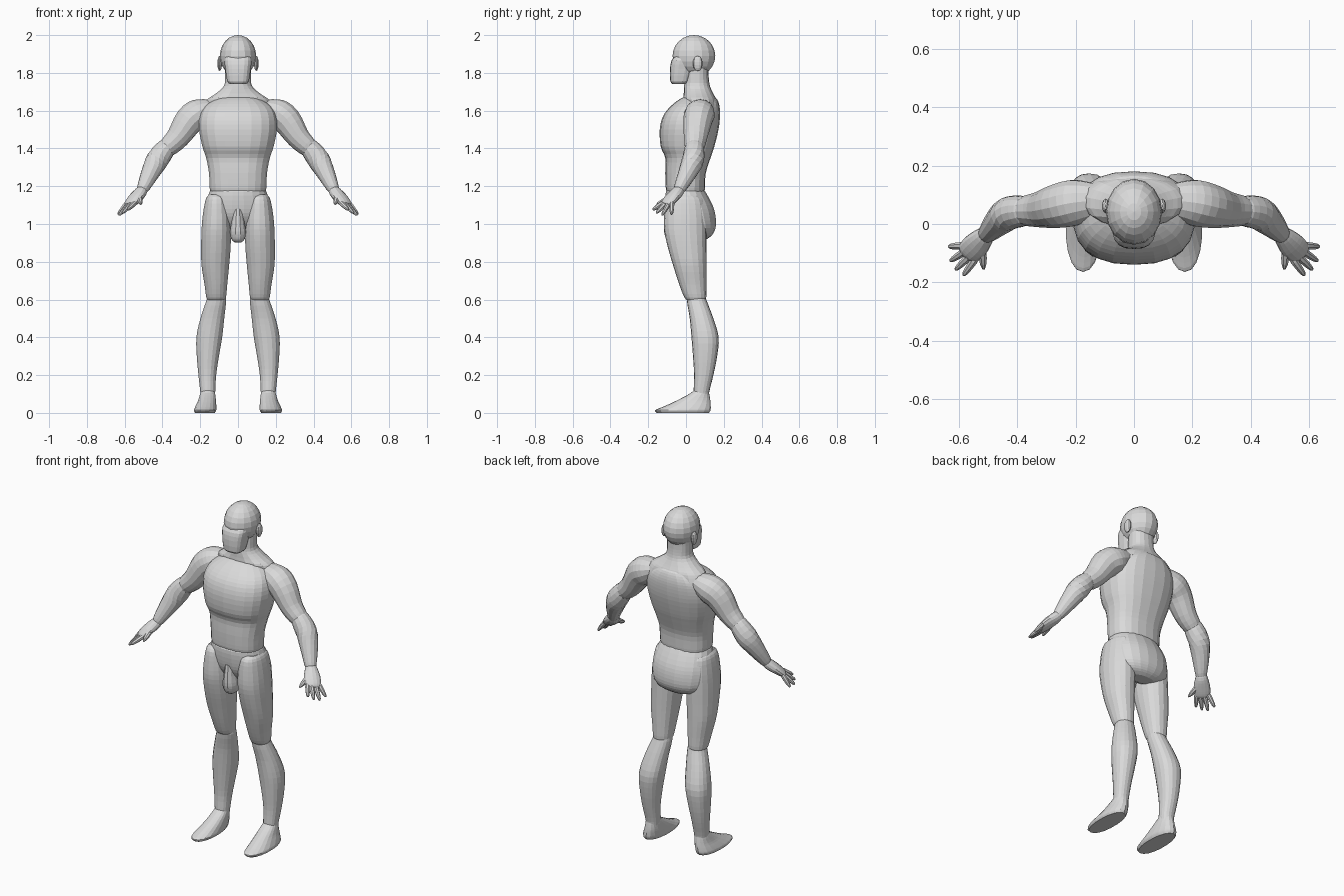
import bpy
import bmesh
import math
from mathutils import Vector, Matrix

default_cube = bpy.data.objects.get("Cube")
if default_cube:
    bpy.data.objects.remove(default_cube, do_unlink=True)

# One plain grey for the whole figure
grey = bpy.data.materials.new("plain grey")
grey.use_nodes = True
grey.diffuse_color = (0.7, 0.7, 0.7, 1)
grey.node_tree.nodes["Principled BSDF"].inputs["Base Color"].default_value = grey.diffuse_color


def finish(name, bm):
    bmesh.ops.recalc_face_normals(bm, faces=bm.faces)
    mesh = bpy.data.meshes.new(name)
    bm.to_mesh(mesh)
    bm.free()
    mesh.materials.append(grey)
    part = bpy.data.objects.new(name, mesh)
    bpy.context.collection.objects.link(part)
    return part


def smooth_stations(stations, steps):
    """Pass a smooth curve through the stations, keeping every one of them."""
    points = [Vector(s) for s in stations]
    padded = [points[0]] + points + [points[-1]]
    result = []
    for a, b, c, d in zip(padded, padded[1:], padded[2:], padded[3:]):
        for i in range(steps):
            t = i / steps
            result.append(b + (c - a) * (t / 2)
                          + (a * 2 - b * 5 + c * 4 - d) * (t * t / 2)
                          + (b * 3 - a - c * 3 + d) * (t ** 3 / 2))
    return result + [points[-1]]


def outline(sides, squareness):
    """Unit cross-section between an ellipse (2) and a rounded box (4)."""
    ring = []
    for i in range(sides):
        angle = math.tau * (i + 0.5) / sides
        c, s = math.cos(angle), math.sin(angle)
        ring.append((math.copysign(abs(c) ** (2 / squareness), c),
                     math.copysign(abs(s) ** (2 / squareness), s)))
    return ring


def skin(name, rings):
    bm = bmesh.new()
    loops = [[bm.verts.new(p) for p in ring] for ring in rings]
    for low, high in zip(loops, loops[1:]):
        for i in range(len(low)):
            bm.faces.new((low[i - 1], low[i], high[i], high[i - 1]))
    bm.faces.new(loops[0])
    bm.faces.new(loops[-1])
    return finish(name, bm)


def stack(name, stations, side=1, sides=18, squareness=2.2, steps=3):
    """Level rings; station = height, inner x, outer x, front y, back y."""
    section = outline(sides, squareness)
    rings = []
    for z, x0, x1, y0, y1 in smooth_stations(stations, steps):
        rings.append([(side * ((x0 + x1) / 2 + u * (x1 - x0) / 2),
                       (y0 + y1) / 2 + v * (y1 - y0) / 2, z) for u, v in section])
    return skin(name, rings)


def centred_stack(name, stations, **options):
    """Symmetric level rings; station = height, half width, front y, back y."""
    return stack(name, [(z, -w, w, y0, y1) for z, w, y0, y1 in stations], **options)


def limb(name, stations, side, sides=14, steps=3):
    """Rings square to a path; station = x, y, z, half width, half thickness."""
    path = smooth_stations(stations, steps)
    centres = [Vector(p[:3]) for p in path]
    section = outline(sides, 2)
    rings = []
    for i, p in enumerate(path):
        along = centres[min(i + 1, len(path) - 1)] - centres[max(i - 1, 0)]
        turn = along.to_track_quat('Z', 'Y')
        ring = [centres[i] + turn @ Vector((u * p[3], v * p[4], 0)) for u, v in section]
        rings.append([(side * q.x, q.y, q.z) for q in ring])
    return skin(name, rings)


def ball(name, centre, radii, segments=16):
    bm = bmesh.new()
    bmesh.ops.create_uvsphere(bm, u_segments=segments, v_segments=segments * 3 // 4, radius=1,
                              matrix=Matrix.Translation(centre) @ Matrix.Diagonal((*radii, 1)))
    return finish(name, bm)


# Head
ball("cranium", (0, 0.042, 1.89), (0.096, 0.113, 0.11))
centred_stack("face", [
    (1.74, .04, -.068, 0), (1.755, .058, -.083, .02), (1.82, .068, -.085, .04),
    (1.865, .074, -.077, .05), (1.887, .068, -.06, .05)], squareness=2.8, steps=2)
centred_stack("neck", [
    (1.62, .19, .01, .165), (1.66, .165, -.012, .16), (1.69, .12, -.012, .145),
    (1.73, .076, -.01, .127), (1.78, .07, -.005, .12), (1.84, .07, 0, .12)])

# Trunk
centred_stack("torso", [
    (1.17, .146, -.1, .098), (1.19, .151, -.107, .1), (1.27, .155, -.11, .105),
    (1.35, .17, -.11, .13), (1.41, .19, -.134, .15), (1.5, .208, -.139, .172),
    (1.57, .204, -.122, .18), (1.62, .18, -.085, .178), (1.66, .125, -.035, .165),
    (1.675, .09, 0, .14)], sides=22, squareness=2.4)
centred_stack("pelvis", [
    (1.182, .13, -.09, .09), (1.172, .152, -.108, .103), (1.1, .17, -.105, .142),
    (1.04, .172, -.09, .158), (.98, .16, -.05, .158), (.94, .125, 0, .138),
    (.92, .07, .04, .11)], sides=20)
centred_stack("groin", [
    (.903, .018, -.085, -.03), (.918, .035, -.105, -.01), (.96, .043, -.118, 0),
    (1.02, .034, -.115, 0), (1.08, .028, -.105, 0)], sides=12)

# Limbs, ears and hands on both sides
finger_tips = [(.635, -.077, 1.05), (.63, -.127, 1.046),
               (.612, -.157, 1.058), (.585, -.176, 1.075)]
knuckle_back, knuckle_front = Vector((.592, -.075, 1.105)), Vector((.55, -.128, 1.108))

for label, side in (("left", 1), ("right", -1)):
    ball(label + "_ear", (side * .097, .062, 1.85), (.013, .026, .04), 10)

    stack(label + "_thigh", [
        (1.155, .075, .155, -.08, .06), (1.13, .055, .172, -.105, .09),
        (1.05, .04, .187, -.115, .105), (.97, .036, .194, -.115, .108),
        (.88, .038, .196, -.097, .108), (.78, .046, .194, -.068, .108),
        (.68, .056, .178, -.036, .108), (.61, .063, .168, -.008, .107),
        (.595, .075, .157, .01, .095)], side)
    stack(label + "_lower_leg", [
        (.62, .07, .16, .015, .1), (.595, .062, .168, .005, .109),
        (.5, .072, .2, .02, .145), (.4, .083, .221, .029, .173),
        (.3, .1, .219, .037, .165), (.2, .115, .21, .043, .145),
        (.11, .12, .2, .04, .123), (.06, .125, .195, .04, .12)], side)
    stack(label + "_foot", [
        (.13, .13, .19, .05, .115), (.105, .121, .2, .025, .122),
        (.065, .116, .212, -.05, .129), (.035, .114, .226, -.115, .131),
        (.015, .114, .234, -.163, .13), (0, .122, .228, -.155, .122)], side)

    limb(label + "_upper_arm", [
        (.07, .085, 1.625, .035, .035), (.14, .08, 1.612, .062, .05),
        (.205, .073, 1.585, .08, .079), (.26, .062, 1.545, .076, .078),
        (.32, .05, 1.457, .062, .062), (.375, .045, 1.402, .05, .05),
        (.39, .044, 1.385, .032, .032)], side)
    limb(label + "_forearm", [
        (.36, .046, 1.425, .03, .03), (.375, .045, 1.408, .05, .05),
        (.427, .037, 1.34, .058, .06), (.462, .01, 1.275, .05, .05),
        (.5, -.03, 1.195, .034, .034), (.512, -.042, 1.175, .026, .024)], side)
    limb(label + "_palm", [
        (.5, -.03, 1.19, .026, .024), (.516, -.046, 1.168, .036, .03),
        (.543, -.075, 1.138, .046, .027), (.568, -.1, 1.11, .042, .02),
        (.577, -.109, 1.1, .028, .01)], side)

    for i, tip in enumerate(finger_tips):
        base = knuckle_back.lerp(knuckle_front, i / 3)
        end = Vector(tip)
        stations = [(*base.lerp(end, t), r, r)
                    for t, r in ((-.3, .01), (0, .014), (.55, .012), (.9, .008), (1, .003))]
        limb(f"{label}_finger_{i + 1}", stations, side, sides=8, steps=2)
    limb(label + "_thumb", [
        (.53, -.065, 1.15, .016, .016), (.52, -.1, 1.132, .016, .015),
        (.517, -.135, 1.114, .012, .012), (.515, -.155, 1.104, .004, .004)],
        side, sides=8, steps=2)
